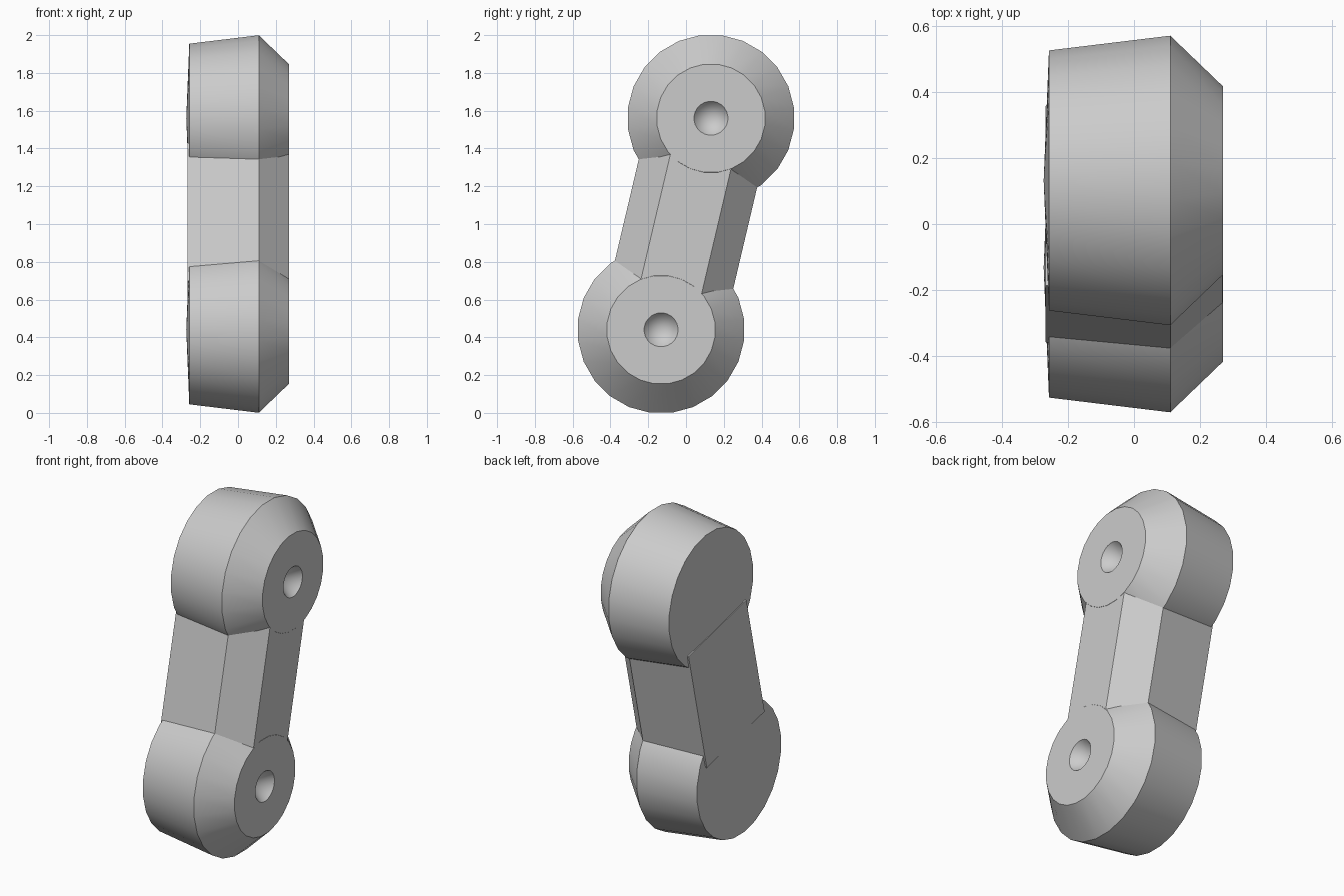
import bpy
import bmesh
import math
from mathutils import Vector

if "Cube" in bpy.data.objects:
    bpy.data.objects.remove(bpy.data.objects["Cube"], do_unlink=True)

grey = bpy.data.materials.new("plain grey")
grey.use_nodes = True
colour = (0.6, 0.6, 0.6, 1)
grey.diffuse_color = colour
grey.node_tree.nodes["Principled BSDF"].inputs["Base Color"].default_value = colour

SIDES = 24
TOP = Vector((0, 0.132, 1.56))
BOTTOM = Vector((0, -0.132, 0.44))


def make_object(name, bm):
    bmesh.ops.recalc_face_normals(bm, faces=bm.faces)
    mesh = bpy.data.meshes.new(name)
    bm.to_mesh(mesh)
    bm.free()
    mesh.materials.append(grey)
    obj = bpy.data.objects.new(name, mesh)
    bpy.context.collection.objects.link(obj)
    bpy.ops.object.select_all(action="DESELECT")
    obj.select_set(True)
    bpy.context.view_layer.objects.active = obj
    bpy.ops.object.shade_smooth_by_angle(angle=math.radians(22))
    return obj


def lathe_x(name, centre, profile):
    """Turn (x, radius) points around the x axis; both end points are tips."""
    bm = bmesh.new()
    rings = []
    for x, r in profile:
        angles = [math.tau * (i + 0.5) / SIDES for i in range(SIDES)] if r else [0]
        rings.append([bm.verts.new(centre + Vector((x, r * math.cos(a), r * math.sin(a))))
                      for a in angles])
    for a, b in zip(rings, rings[1:]):
        for i in range(SIDES):
            j = (i + 1) % SIDES
            corners = [a[i % len(a)], a[j % len(a)], b[j % len(b)], b[i % len(b)]]
            bm.faces.new(list(dict.fromkeys(corners)))
    return make_object(name, bm)


# Round ends: shallow back cone, flared wall, chamfer, flat face, conical socket
end_profile = [(-0.274, 0), (-0.258, 0.398), (0.11, 0.443), (0.27, 0.288),
               (0.27, 0.09), (0.15, 0)]
lathe_x("upper_round_end", TOP, end_profile)
lathe_x("lower_round_end", BOTTOM, end_profile)

# Connecting bar with the same flare and chamfer, buried in both ends
along = (TOP - BOTTOM).normalized()
across = Vector((0, along.z, -along.y))
section = [(-0.268, 0.28), (0.11, 0.322), (0.269, 0.165)]
outline = section + [(x, -w) for x, w in reversed(section)]
bm = bmesh.new()
loops = [[bm.verts.new(end + across * w + Vector((x, 0, 0))) for x, w in outline]
         for end in (BOTTOM + along * 0.2, TOP - along * 0.2)]
bm.faces.new(loops[0])
bm.faces.new(loops[1])
for i in range(len(outline)):
    j = (i + 1) % len(outline)
    bm.faces.new([loops[0][i], loops[0][j], loops[1][j], loops[1][i]])
make_object("connecting_bar", bm)
